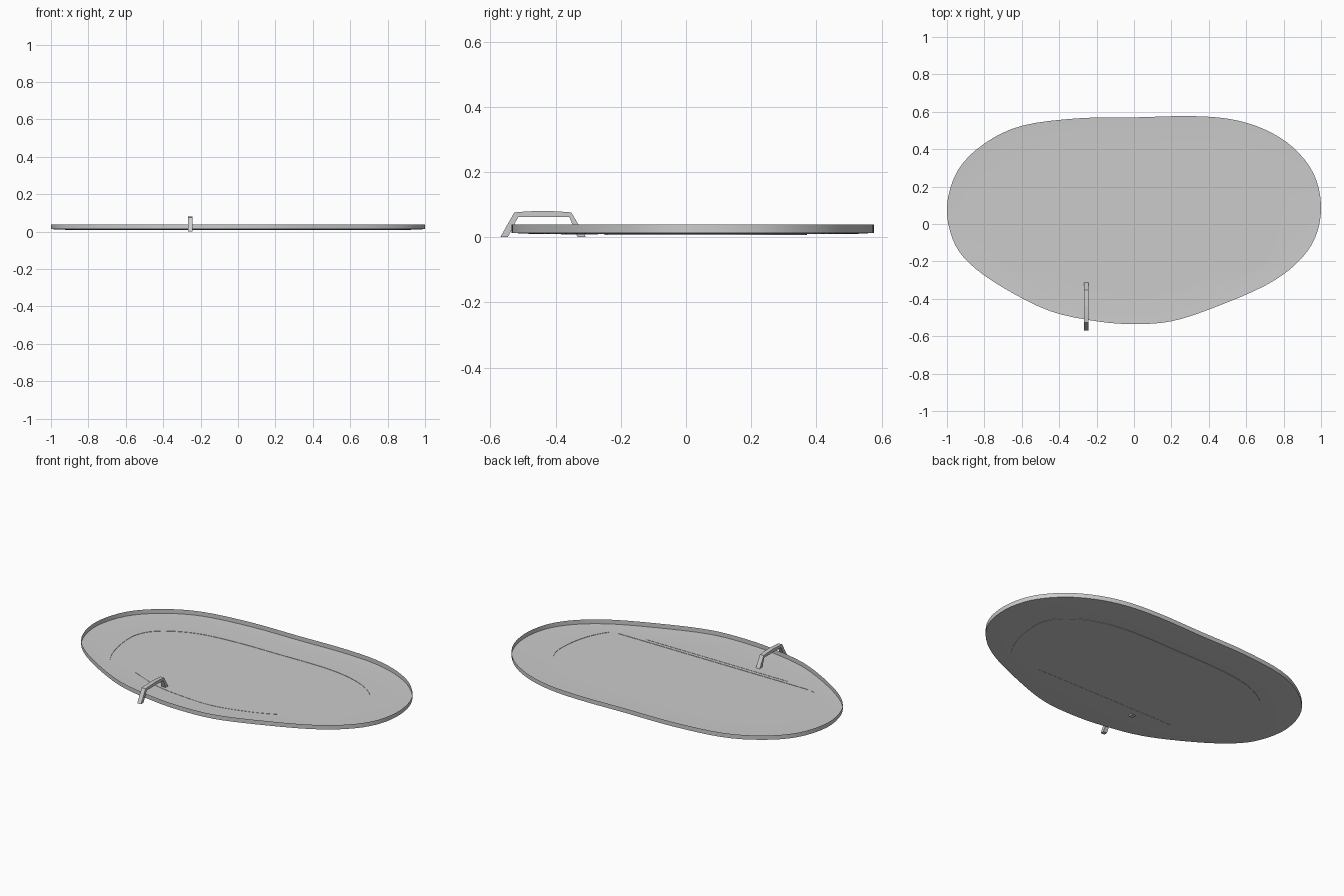
import bpy, bmesh
from mathutils import Vector

if "Cube" in bpy.data.objects:
    bpy.data.objects.remove(bpy.data.objects["Cube"])

RIM_Z, WALL_Z, SHELF_Z, DEEP_Z = 0.039, 0.013, 0.0095, 0.0075


def spline(pts, steps, closed=True):
    # Catmull-Rom curve through 2D points
    n, out = len(pts), []
    get = (lambda i: Vector(pts[i % n])) if closed else \
        (lambda i: Vector(pts[max(0, min(n - 1, i))]))
    for i in range(n if closed else n - 1):
        a, b, c, d = (get(i + k) for k in (-1, 0, 1, 2))
        for s in range(steps):
            t = s / steps
            out.append(0.5 * (2 * b + (c - a) * t + (2 * a - 5 * b + 4 * c - d) * t * t
                              + (3 * b - a - 3 * c + d) * t ** 3))
    if not closed:
        out.append(Vector(pts[-1]))
    return out


def finish(name, bm, smooth=True):
    me = bpy.data.meshes.new(name)
    bm.to_mesh(me)
    bm.free()
    ob = bpy.data.objects.new(name, me)
    bpy.context.collection.objects.link(ob)
    if smooth:
        bpy.ops.object.select_all(action='DESELECT')
        ob.select_set(True)
        bpy.context.view_layer.objects.active = ob
        bpy.ops.object.shade_smooth_by_angle(angle=0.5)
    return ob


def prism(name, pts, extrude):
    # closed polygon extruded into a solid
    bm = bmesh.new()
    f = bm.faces.new([bm.verts.new(p) for p in pts])
    r = bmesh.ops.extrude_face_region(bm, geom=[f])
    bmesh.ops.translate(bm, vec=extrude,
                        verts=[v for v in r['geom'] if isinstance(v, bmesh.types.BMVert)])
    bmesh.ops.recalc_face_normals(bm, faces=bm.faces)
    return finish(name, bm, False)


# Pool basin: thin wall, sloped edge, shelf and lower floor
outline = spline([(1, .1), (.96, .27), (.85, .41), (.7, .505), (.52, .56), (.3, .577),
                  (0, .57), (-.3, .565), (-.6, .525), (-.8, .43), (-.94, .29), (-1, .1),
                  (-.97, -.08), (-.88, -.21), (-.7, -.34), (-.45, -.465), (-.2, -.52),
                  (0, -.535), (.2, -.52), (.42, -.45), (.7, -.33), (.87, -.21),
                  (.97, -.07)], 4)


def shelf_pt(p):
    return p.x * .92, .04 + (p.y - .04) * .87


def deep_pt(p):
    y = p.y - .1
    return p.x * .77, max(-.25, .1 + y * (.57 if y > 0 else 1.1))


loops = [[(p.x, p.y, RIM_Z) for p in outline],
         [(p.x, p.y, WALL_Z) for p in outline],
         [(*shelf_pt(p), SHELF_Z) for p in outline],
         [(*deep_pt(p), SHELF_Z) for p in outline],
         [(*deep_pt(p), DEEP_Z) for p in outline]]
bm = bmesh.new()
rings = [[bm.verts.new(p) for p in loop] for loop in loops]
n = len(outline)
for a, b in zip(rings, rings[1:]):
    for i in range(n):
        j = (i + 1) % n
        bm.faces.new((a[i], a[j], b[j], b[i]))
bm.faces.new(rings[-1])
finish("pool_basin", bm)

# Crescent entry step between the straight floor edge and the front
arc = spline([(-.49, -.27), (-.3, -.345), (-.1, -.375), (.1, -.38), (.32, -.325),
              (.45, -.27)], 4, closed=False)
prism("entry_step", [(p.x, p.y, SHELF_Z - .001) for p in arc], (0, 0, .0025))

# Ladder hoop over the rim
hoop = [(-.57, 0), (-.527, .076), (-.49, .079), (-.44, .081), (-.39, .079), (-.352, .076),
        (-.307, 0), (-.333, 0), (-.358, .062), (-.515, .062), (-.547, 0)]
prism("ladder_hoop", [(-.268, y, z) for y, z in hoop], (.025, 0, 0))
